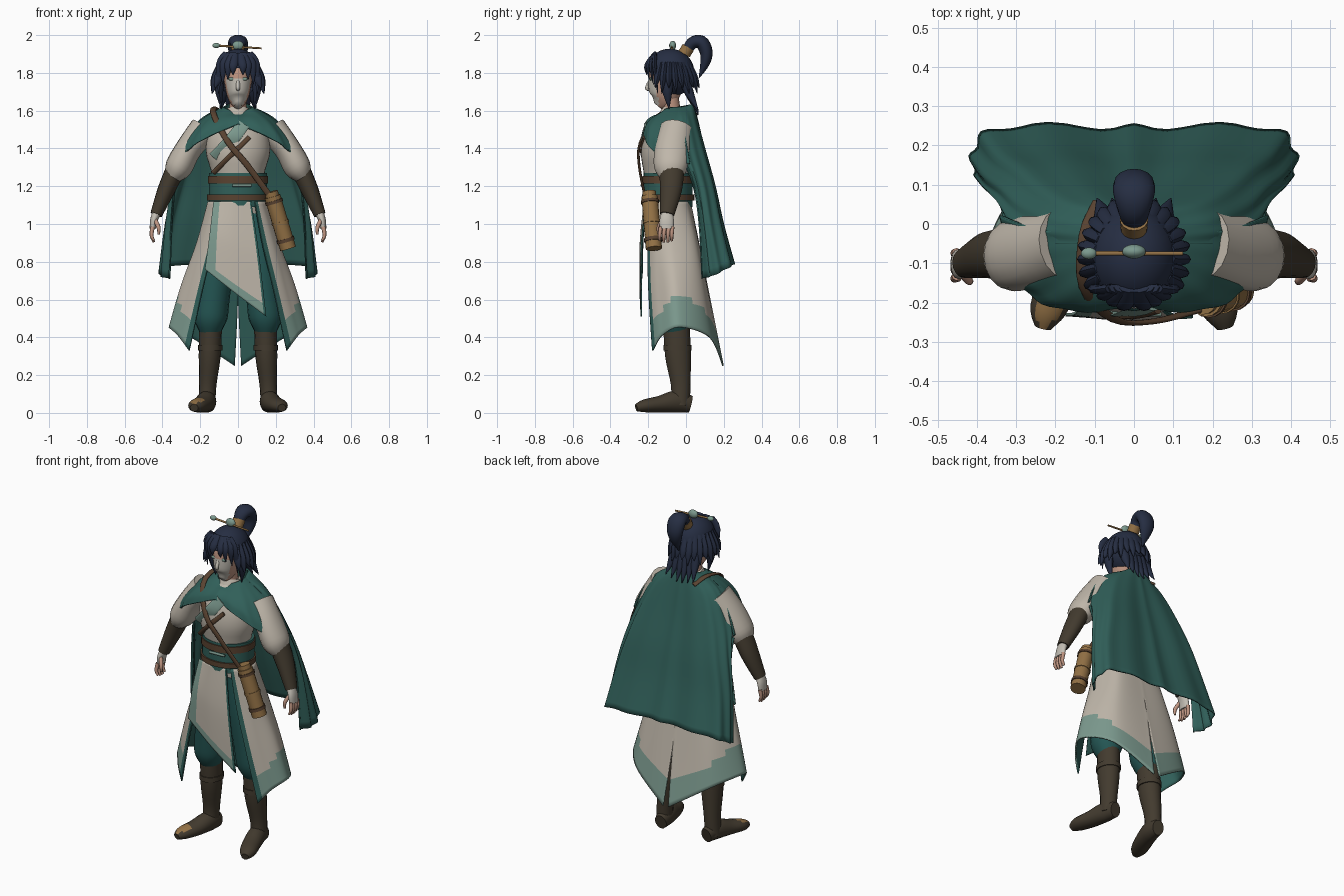
import bpy, bmesh
from math import sin, cos, pi, radians
from mathutils import Vector

if "Cube" in bpy.data.objects:
    bpy.data.objects.remove(bpy.data.objects["Cube"])


def material(name, *rgb):
    m = bpy.data.materials.new(name)
    m.use_nodes = True
    m.diffuse_color = (*rgb, 1)
    m.node_tree.nodes["Principled BSDF"].inputs["Base Color"].default_value = (*rgb, 1)
    return m


GREEN = material("cape green", .03, .115, .1)
TEAL = material("trouser teal", .018, .095, .09)
SAGE = material("sage trim", .2, .32, .27)
CREAM = material("cream cloth", .52, .47, .4)
PALE = material("pale face", .55, .52, .46)
SKIN = material("skin", .52, .3, .22)
NAVY = material("navy hair", .019, .027, .055)
BOOT = material("dark leather", .055, .043, .028)
BROWN = material("brown leather", .1, .055, .03)
TAN = material("bamboo tan", .29, .165, .06)


def spline(points, n):
    """Sample a Catmull-Rom curve through tuples of any length."""
    p = [points[0], *points, points[-1]]
    out = []
    for i in range(n + 1):
        f = i / n * (len(points) - 1)
        k = min(int(f), len(points) - 2)
        t = f - k
        out.append([.5 * (2*b + (c-a)*t + (2*a - 5*b + 4*c - d)*t*t + (3*b - a - 3*c + d)*t**3)
                    for a, b, c, d in zip(*p[k:k + 4])])
    return out


def finish(name, bm, mats, mirror=False, thick=0):
    mesh = bpy.data.meshes.new(name)
    bm.to_mesh(mesh)
    bm.free()
    for m in mats:
        mesh.materials.append(m)
    mesh.shade_smooth()
    mesh.set_sharp_from_angle(angle=radians(50))
    ob = bpy.data.objects.new(name, mesh)
    bpy.context.scene.collection.objects.link(ob)
    if mirror:
        ob.modifiers.new("Mirror", "MIRROR")
    if thick:
        s = ob.modifiers.new("Solidify", "SOLIDIFY")
        s.thickness, s.offset = thick, -1
        s.material_offset = 1 if len(mats) > 1 else 0
    return ob


def tube(name, paths, mat, mirror=False, sides=16, steps=4):
    """Sweep ellipses along paths of (x, y, z, side radius, depth radius)."""
    bm = bmesh.new()
    for path in paths:
        pts = spline(path, steps * (len(path) - 1))
        rings = []
        for i, p in enumerate(pts):
            t = Vector(pts[min(i + 1, len(pts) - 1)][:3]) - Vector(pts[max(i - 1, 0)][:3])
            t.normalize()
            ref = Vector((0, 1, 0)) if abs(t.x) > .9 else Vector((1, 0, 0))
            side = (ref - t * ref.dot(t)).normalized()
            deep = t.cross(side)
            rings.append([bm.verts.new(Vector(p[:3])
                                       + side * max(p[3], .001) * cos(2 * pi * k / sides)
                                       + deep * max(p[4], .001) * sin(2 * pi * k / sides))
                          for k in range(sides)])
        for a, b in zip(rings, rings[1:]):
            for k in range(sides):
                n = (k + 1) % sides
                bm.faces.new((a[k], a[n], b[n], b[k]))
        bm.faces.new(rings[0])
        bm.faces.new(rings[-1])
    bmesh.ops.recalc_face_normals(bm, faces=bm.faces)
    return finish(name, bm, [mat], mirror)


def cloth(name, columns, mats, mirror=False, rule=None, fold=0, waves=5, nu=30, nv=24):
    """Thin sheet through hanging columns, with folds growing to the hem."""
    bm = bmesh.new()
    cols = zip(*[spline(row, nu) for row in zip(*[spline(c, nv) for c in columns])])
    grid = []
    for i, col in enumerate(cols):
        line = []
        for j, p in enumerate(col):
            out = Vector((p[0], p[1] + .05, 0)).normalized()
            line.append(bm.verts.new(Vector(p) + out * fold * j / nv * cos(waves * 2 * pi * i / nu)))
        grid.append(line)
    for i in range(nu):
        for j in range(nv):
            f = bm.faces.new((grid[i][j], grid[i][j+1], grid[i+1][j+1], grid[i+1][j]))
            if rule:
                f.material_index = rule((i + .5) / nu, (j + .5) / nv)
    return finish(name, bm, mats, mirror, .008)


def ball(name, loc, size, mat, cut=None, mirror=False):
    bm = bmesh.new()
    bmesh.ops.create_uvsphere(bm, u_segments=24, v_segments=16, radius=1)
    for v in bm.verts:
        v.co = Vector(loc) + v.co * Vector(size)
    if cut:
        gone = [f for f in bm.faces if cut(f.calc_center_median())]
        bmesh.ops.delete(bm, geom=gone, context="FACES")
    return finish(name, bm, [mat], mirror)


def paint(ob, mat, test):
    ob.data.materials.append(mat)
    for p in ob.data.polygons:
        if test(p.center, p.normal):
            p.material_index = len(ob.data.materials) - 1


# Head, neck and face
head = tube("head", [[(0, -.15, 1.625, .018, .025), (0, -.125, 1.66, .05, .07),
                      (0, -.11, 1.72, .068, .09), (0, -.1, 1.8, .075, .095),
                      (0, -.1, 1.88, .05, .07)]], SKIN, sides=24)
paint(head, PALE, lambda c, n: n.y < -.45 and c.z < 1.765)
tube("nose", [[(0, -.193, 1.76, .008, .006), (0, -.207, 1.72, .011, .01),
               (0, -.195, 1.708, .006, .004)]], PALE, sides=8)
ball("eyes", (.034, -.187, 1.768), (.017, .006, .009), SAGE, mirror=True)
tube("neck", [[(0, -.07, 1.55, .048, .048), (0, -.085, 1.68, .045, .045)]], SKIN)
tube("collar", [[(0, -.08, 1.54, .09, .08), (0, -.065, 1.61, .058, .058)]], CREAM)

# Hair
ball("hair_cap", (0, -.085, 1.8), (.112, .13, .128), NAVY,
     lambda c: c.y < -.1 and c.z < 1.815)
bangs = [[(x * .6, -.165, 1.9, .022, .012), (x, -.212 + x * x * 5, 1.84, .022, .012),
          (x * 1.08, -.212 + x * x * 7, tip, .002, .002)]
         for x, tip in ((.025, 1.79), (.05, 1.765), (.075, 1.74), (.095, 1.69))]
tube("bangs", bangs, NAVY, True, 8)
spikes = []
for i in range(9):
    a = radians(-30 + 14 * i)
    spikes.append([(r * cos(a), -.085 + (r + .015) * sin(a), z, w, w * .7) for r, z, w in
                   ((.085, 1.85, .022), (.12, 1.77, .024), (.142, 1.72 - .03 * (i % 2), .002))])
tube("side_spikes", spikes, NAVY, True, 8)
tube("side_locks", [[(.085, -.1, 1.82, .025, .03), (.1, -.1, 1.72, .024, .03),
                     (.088, -.09, 1.61, .002, .002)]], NAVY, True, 8)
tube("nape_locks", [[(x, -.02, 1.8, .03, .03), (x, .015, 1.7, .028, .025),
                     (x * 1.25, .065, 1.57 + x * .4, .002, .002)]
                    for x in (.015, .045, .075)], NAVY, True, 8)
tube("ponytail", [[(0, 0, 1.9, .025, .025), (0, .03, 1.955, .04, .032),
                   (0, .08, 1.963, .053, .036), (0, .107, 1.91, .05, .034),
                   (0, .1, 1.85, .035, .025), (0, .07, 1.775, .003, .003)]], NAVY)
tube("hair_band", [[(0, -.01, 1.9, .034, .034), (0, .012, 1.935, .036, .034)]], TAN)
tube("hair_pin", [[(-.12, -.075, 1.945, .006, .006), (.125, -.075, 1.93, .005, .005)]], TAN)
ball("pin_tip", (-.115, -.075, 1.945), (.02, .015, .014), SAGE)
ball("pin_jewel", (0, -.07, 1.945), (.03, .018, .025), SAGE)

# Robe body, sash and belts
tube("robe_body", [[(0, -.09, 1.06, .145, .11), (0, -.1, 1.25, .138, .12),
                    (0, -.1, 1.38, .17, .138), (0, -.08, 1.5, .15, .125),
                    (0, -.06, 1.58, .07, .07)]], CREAM, sides=32)
for name, low, high, grow, mat in (("sash", 1.09, 1.27, .012, GREEN),
                                   ("upper_belt", 1.215, 1.255, .018, BROWN),
                                   ("lower_belt", 1.125, 1.155, .021, BROWN)):
    tube(name, [[(0, -.095, z, .142 + grow, .118 + grow) for z in (low, high)]], mat, sides=32)
tube("belt_clasp", [[(-.03, -.234, 1.205, .006, .008), (.07, -.229, 1.205, .006, .008)]], SAGE)
tube("lapel", [[(.03, -.212, 1.53, .035, .006), (-.03, -.23, 1.45, .035, .006),
                (-.125, -.195, 1.35, .035, .006)]], SAGE)
tube("lapel_cord", [[(.06, -.222, 1.46, .012, .007), (-.03, -.235, 1.37, .014, .007),
                     (-.13, -.185, 1.27, .014, .007)]], BROWN)
tube("shoulder_strap", [[(-.09, .055, 1.58, .016, .007), (-.125, -.03, 1.615, .016, .007),
                         (-.125, -.16, 1.57, .016, .007), (-.05, -.243, 1.43, .016, .007),
                         (.05, -.248, 1.31, .016, .007), (.16, -.22, 1.16, .016, .007)]], BROWN)

# Cape: short mantle over the front, long sheet behind
cloth("cape_mantle", [
    [(0, -.125, 1.585), (0, -.17, 1.575), (0, -.2, 1.555), (0, -.218, 1.53)],
    [(.06, -.11, 1.61), (.13, -.17, 1.555), (.17, -.205, 1.5), (.2, -.215, 1.44)],
    [(.08, -.07, 1.62), (.2, -.1, 1.54), (.275, -.13, 1.44), (.325, -.12, 1.345)],
    [(.08, -.03, 1.62), (.21, -.02, 1.545), (.29, 0, 1.44), (.34, .02, 1.32)]],
    [GREEN], True, fold=.004)
cloth("cape_back", [
    [(.08, -.05, 1.62), (.21, -.05, 1.54), (.31, -.03, 1.39), (.335, .04, 1.2),
     (.35, .07, 1), (.36, .08, .71)],
    [(.07, -.02, 1.625), (.2, 0, 1.55), (.29, .03, 1.38), (.345, .08, 1.2),
     (.385, .11, 1), (.415, .15, .73)],
    [(.05, .03, 1.635), (.14, .055, 1.54), (.21, .1, 1.38), (.26, .15, 1.2),
     (.31, .19, 1), (.35, .245, .78)],
    [(0, .04, 1.64), (0, .065, 1.54), (0, .1, 1.38), (0, .145, 1.2),
     (0, .19, 1), (0, .248, .79)]],
    [GREEN], True, fold=.009)

# Skirt: outer side panels with a lined inside, and a front flap
LINED = [CREAM, GREEN, SAGE, GREEN, GREEN]


def skirt_rule(u, t):
    if u < .1:
        return 3
    return 2 if t > .8 + .05 * sin(u * 9) else 0


def flap_rule(u, t):
    if u > .93:
        return 3
    return 2 if u < .2 or t > .86 else 0


cloth("skirt", [
    [(.09, -.205, 1.12), (.13, -.205, .9), (.19, -.2, .65), (.26, -.18, .33)],
    [(.13, -.17, 1.12), (.19, -.16, .9), (.25, -.15, .67), (.32, -.13, .41)],
    [(.16, -.08, 1.12), (.22, -.07, .9), (.3, -.05, .68), (.365, -.03, .455)],
    [(.11, 0, 1.12), (.16, .05, .9), (.21, .09, .66), (.25, .13, .4)],
    [(0, .025, 1.12), (0, .07, .9), (.001, .13, .6), (.018, .2, .25)]],
    LINED, True, skirt_rule, nu=48)
cloth("front_flap", [
    [(-.13, -.195, 1.12), (-.15, -.23, .95), (-.175, -.235, .76)],
    [(-.03, -.222, 1.12), (-.03, -.245, .9), (-.01, -.245, .63)],
    [(.07, -.215, 1.12), (.11, -.24, .85), (.15, -.24, .51)]],
    LINED, rule=flap_rule)

# Arms and hands
tube("sleeves", [[(.18, -.05, 1.5, .08, .09), (.26, -.07, 1.4, .07, .095),
                  (.315, -.08, 1.3, .072, .09), (.345, -.08, 1.25, .045, .06)]], CREAM, True)
tube("bracers", [[(.33, -.075, 1.29, .052, .066), (.38, -.08, 1.18, .046, .058),
                  (.433, -.1, 1.05, .032, .038)]], BOOT, True)
tube("hand_wraps", [[(.43, -.1, 1.06, .024, .03), (.445, -.102, 1.02, .02, .038),
                     (.452, -.102, .975, .016, .036)]], PALE, True)
fingers = [[(.452, y, .985, .012, .011), (.458, y * 1.05, .94, .01, .01),
            (.445, y * 1.05, .9 + abs(y + .1) * .4, .006, .007)]
           for y in (-.133, -.112, -.091, -.072)]
fingers.append([(.438, -.125, 1.02, .012, .012), (.42, -.145, .98, .011, .011),
                (.42, -.145, .945, .006, .006)])
tube("fingers", fingers, SKIN, True, 8, 3)

# Legs and boots
tube("trousers", [[(.08, -.08, 1.08, .075, .09), (.11, -.08, .85, .095, .1),
                   (.135, -.07, .6, .09, .095), (.145, -.06, .5, .088, .092),
                   (.147, -.05, .43, .058, .065)]], TEAL, True)
tube("boot_shafts", [[(.165, -.03, .04, .045, .05), (.16, -.028, .15, .046, .052),
                      (.15, -.042, .3, .058, .068), (.145, -.05, .45, .06, .07)]], BOOT, True)
tube("boot_cuffs", [[(.148, -.045, z, .065, .075) for z in (.33, .36)]], BOOT, True)
foot = [(.155, .025, .046, .036, .044), (.165, -.05, .06, .05, .058),
        (.19, -.14, .046, .052, .044), (.22, -.22, .037, .046, .034),
        (.232, -.263, .027, .022, .02)]
tube("left_foot", [foot], BOOT)
right_foot = tube("right_foot", [[(-p[0], *p[1:]) for p in foot]], BOOT)
paint(right_foot, TAN, lambda c, n: c.y < -.19 and n.z > .75)

# Bamboo case hung at the hip
top, end = Vector((.175, -.195, 1.17)), Vector((.265, -.17, .87))
for name, a, b, r, mat in (("case_body", .08, 1, .043, TAN), ("case_cap", 0, .12, .036, TAN),
                           ("case_upper_band", .15, .2, .048, BROWN),
                           ("case_middle_band", .52, .56, .047, TAN),
                           ("case_lower_band", .82, .88, .048, BROWN)):
    tube(name, [[(*top.lerp(end, f), r, r) for f in (a, b)]], mat)
